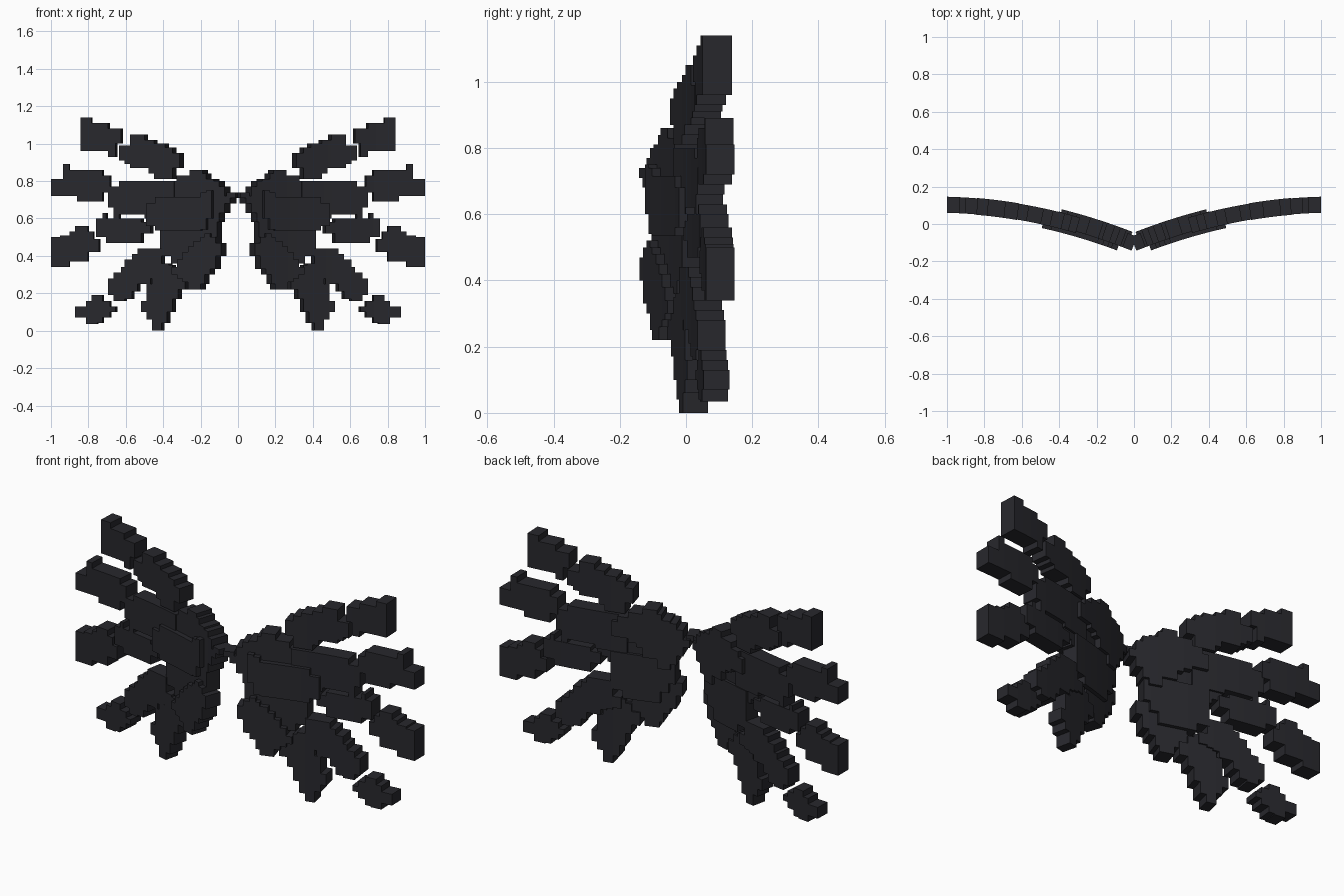
import bpy, bmesh, math
from mathutils import Vector

mat = bpy.data.materials.new("charcoal")
mat.diffuse_color = (0.021, 0.021, 0.026, 1)


def bend(x, v):
    """Point on the swept-back wing arc at span x, offset v along its normal."""
    y = -0.11 + 0.40 * x - 0.187 * x * x
    slope = 0.40 - 0.374 * x
    n = Vector((-slope, 1)).normalized()
    return x + n.x * v * (1 - x ** 4), y + n.y * v


def feather(name, x0, cols, v0=-0.043, v1=0.043):
    """Stepped slab: cols are (end x, bottom z, top z), mirrored to both sides."""
    cells = []
    for x1, lo, hi in cols:
        n = max(1, round((x1 - x0) / 0.04))
        cells += [(x0 + (x1 - x0) * i / n, x0 + (x1 - x0) * (i + 1) / n, lo, hi)
                  for i in range(n)]
        x0 = x1
    for side, s in (("right", 1), ("left", -1)):
        bm = bmesh.new()

        def quad(*pts):
            vs = []
            for x, v, z in pts:
                px, py = bend(x, v)
                vs.append(bm.verts.new((s * px, py, z)))
            bm.faces.new(vs if s > 0 else vs[::-1])

        def wall(x, a, b, out):
            if b - a > 1e-5:
                p = [(x, v0, a), (x, v1, a), (x, v1, b), (x, v0, b)]
                quad(*(p if out else p[::-1]))

        for i, (a, b, lo, hi) in enumerate(cells):
            quad((a, v0, lo), (b, v0, lo), (b, v0, hi), (a, v0, hi))
            quad((b, v1, lo), (a, v1, lo), (a, v1, hi), (b, v1, hi))
            quad((a, v0, hi), (b, v0, hi), (b, v1, hi), (a, v1, hi))
            quad((a, v1, lo), (b, v1, lo), (b, v0, lo), (a, v0, lo))
            # end walls only where the neighbouring column is shorter
            for j, x, out in ((i - 1, a, False), (i + 1, b, True)):
                if 0 <= j < len(cells):
                    nlo, nhi = cells[j][2:]
                    wall(x, lo, min(hi, nlo), out)
                    wall(x, max(lo, nhi), hi, out)
                else:
                    wall(x, lo, hi, out)
        bmesh.ops.remove_doubles(bm, verts=bm.verts, dist=1e-5)
        me = bpy.data.meshes.new(name)
        bm.to_mesh(me)
        bm.free()
        me.materials.append(mat)
        bpy.context.collection.objects.link(
            bpy.data.objects.new(f"{name}_{side}", me))


# centre joint and shoulder
feather("centre_joint", 0.0, [(0.05, .71, .74)], -0.035, 0.045)
feather("shoulder", 0.03, [(.06, .68, .72), (.09, .63, .77), (.12, .58, .80),
        (.16, .55, .81), (.18, .55, .84), (.25, .6, .86), (.28, .65, .83),
        (.32, .67, .83), (.37, .69, .80), (.40, .69, .77)], -0.035, 0.06)
# upper feathers
feather("upper_feather", .30, [(.34, .87, .95), (.38, .81, .98), (.44, .81, 1.0),
        (.47, .84, 1.02), (.49, .87, 1.02), (.57, .87, 1.05), (.60, .89, .99),
        (.63, .91, .99)], -0.043, 0.043)
feather("upper_tip", .62, [(.65, 1.0, 1.08), (.69, .93, 1.08), (.69, .96, 1.11),
        (.78, .96, 1.11), (.84, .96, 1.14)], -0.045, 0.045)
# middle feathers
feather("middle_feather", .33, [(.49, .60, .80), (.63, .62, .80), (.66, .55, .77),
        (.69, .66, .77)], -0.043, 0.04)
feather("middle_tip", .68, [(.72, .74, .83), (.81, .69, .86), (.86, .69, .86),
        (.90, .72, .86), (.935, .72, .89), (1.0, .72, .81)], -0.043, 0.043)
# front covering panel and the root below it
feather("front_panel", .12, [(.15, .60, .75), (.18, .54, .74), (.43, .535, .715),
        (.48, .56, .68)], -0.062, 0.03)
feather("wing_root", .10, [(.13, .47, .62), (.17, .42, .60), (.35, .36, .60),
        (.41, .40, .60)], -0.035, 0.045)
# lower middle feathers
feather("lower_middle_feather", .46, [(.51, .52, .58), (.51, .47, .58),
        (.70, .47, .60), (.72, .50, .63), (.755, .50, .60)], -0.043, 0.043)
feather("lower_middle_tip", .74, [(.77, .42, .49), (.80, .42, .53), (.87, .37, .56),
        (.90, .37, .53), (.95, .34, .51), (1.0, .34, .50)], -0.043, 0.043)
# trailing feathers
feather("trailing_feather", .36, [(.40, .30, .36), (.43, .29, .44), (.46, .28, .44),
        (.53, .25, .44), (.56, .21, .41), (.60, .17, .38), (.62, .16, .34),
        (.66, .16, .31), (.69, .19, .28)], -0.043, 0.043)
feather("trailing_tip", .65, [(.68, .10, .13), (.72, .07, .16), (.75, .04, .19),
        (.78, .035, .19), (.81, .035, .16), (.87, .07, .13)], -0.043, 0.035)
# inner trailing feathers
feather("inner_feather", .07, [(.10, .40, .47), (.13, .33, .50), (.16, .30, .52),
        (.18, .25, .50), (.22, .22, .48), (.25, .22, .45), (.28, .26, .42),
        (.31, .28, .38), (.34, .30, .34)], -0.062, 0.025)
feather("inner_tip", .27, [(.31, .22, .29), (.34, .17, .33), (.37, .10, .35),
        (.40, .04, .32), (.45, 0, .29), (.48, .06, .25), (.51, .10, .16)],
        -0.043, 0.035)
